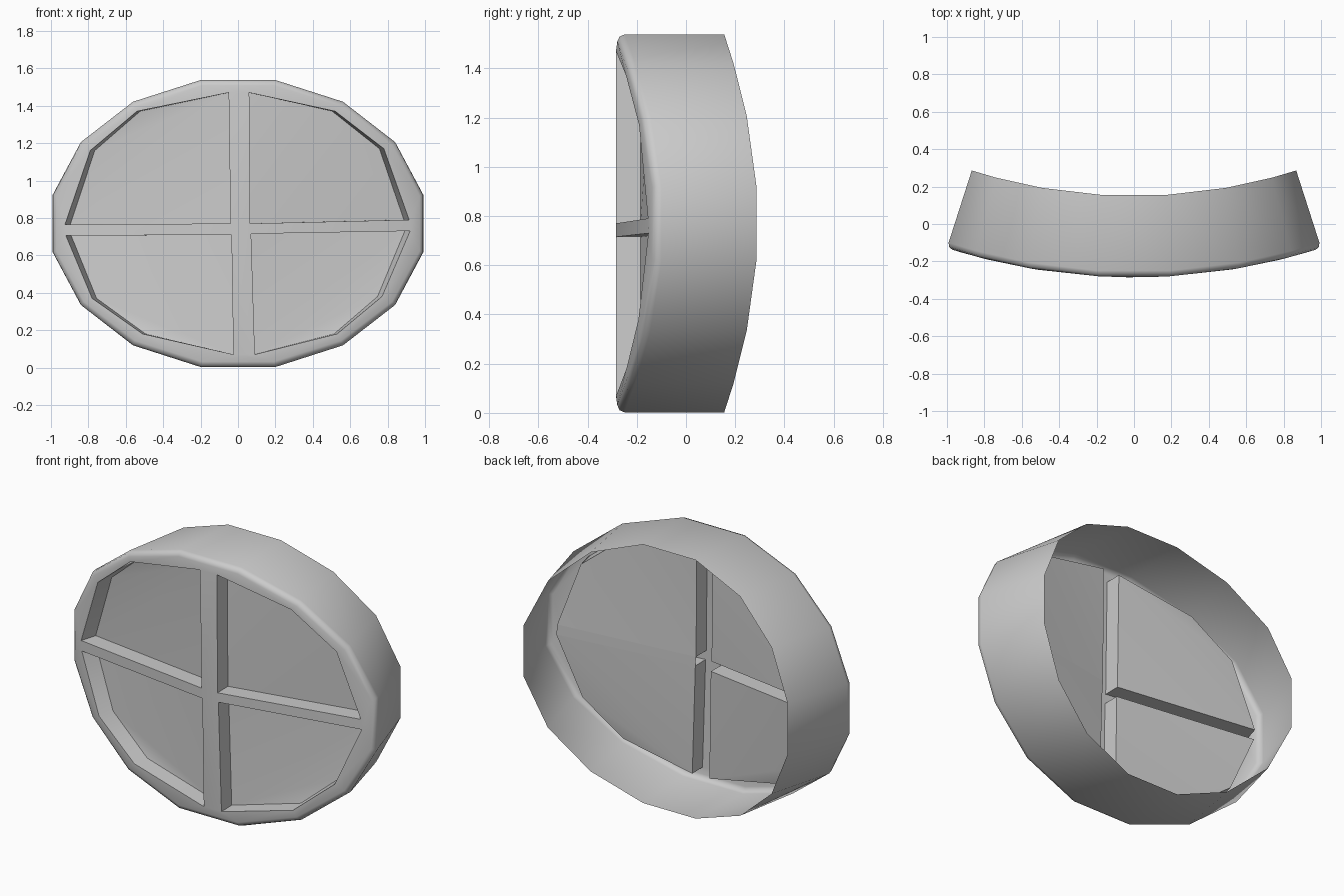
import bpy, bmesh, math
from mathutils import Vector

if "Cube" in bpy.data.objects:
    bpy.data.objects.remove(bpy.data.objects["Cube"])

R, YC, ZC = 3.27, 2.985, 0.77      # bend radius, bend axis y, oval centre height
DEPTH, RECESS = 0.435, 0.1
SIDES = 16

# Pane outlines on the front surface (x, z)
PANES = {
    "upper_right": [(0.06, 1.47), (0.52, 1.37), (0.78, 1.17), (0.915, 0.79), (0.065, 0.77)],
    "lower_right": [(0.07, 0.715), (0.92, 0.73), (0.77, 0.38), (0.53, 0.18), (0.09, 0.07)],
    "lower_left": [(-0.025, 0.07), (-0.51, 0.18), (-0.78, 0.37), (-0.92, 0.705), (-0.035, 0.71)],
    "upper_left": [(-0.04, 0.77), (-0.925, 0.765), (-0.79, 1.16), (-0.54, 1.37), (-0.05, 1.47)],
}


def bend(x, z, d):
    """Wrap a flat point at depth d behind the front onto the curved wall."""
    t = math.asin(x / R)
    return Vector(((R - d) * math.sin(t), YC - (R - d) * math.cos(t), z))


def oval(inset):
    pts = []
    for i in range(SIDES):
        a = 2 * math.pi * (i + 0.5) / SIDES
        pts.append(((1.02 - inset) * math.cos(a), ZC + (0.783 - inset) * math.sin(a)))
    return pts


def finish(bm, name):
    bmesh.ops.recalc_face_normals(bm, faces=bm.faces)
    me = bpy.data.meshes.new(name)
    bm.to_mesh(me)
    bm.free()
    ob = bpy.data.objects.new(name, me)
    bpy.context.collection.objects.link(ob)
    bpy.ops.object.select_all(action='DESELECT')
    ob.select_set(True)
    bpy.context.view_layer.objects.active = ob
    bpy.ops.object.shade_smooth_by_angle(angle=math.radians(50))
    return ob


def close_loop(bm, verts):
    n = len(verts)
    return [bm.edges.new((verts[i], verts[(i + 1) % n])) for i in range(n)]


def bridge(bm, a, b):
    n = len(a)
    for i in range(n):
        j = (i + 1) % n
        bm.faces.new((a[i], a[j], b[j], b[i]))


# Frame: flat front with four openings, then rounded rim, outer wall and pane reveals
bm = bmesh.new()
flat = lambda pts: [bm.verts.new((x, 0, z)) for x, z in pts]
front = flat(oval(0.03))
edges = close_loop(bm, front)
holes = [flat(p) for p in PANES.values()]
for h in holes:
    edges += close_loop(bm, h)
bmesh.ops.triangle_fill(bm, use_beauty=True, use_dissolve=False, edges=edges, normal=(0, -1, 0))
for v in bm.verts:
    v.co = bend(v.co.x, v.co.z, 0)

prev = front
for inset, d in [(0.009, 0.009), (0, 0.03), (0, DEPTH)]:
    ring = [bm.verts.new(bend(x, z, d)) for x, z in oval(inset)]
    bridge(bm, prev, ring)
    prev = ring
for h, pts in zip(holes, PANES.values()):
    bridge(bm, h, [bm.verts.new(bend(x, z, RECESS)) for x, z in pts])
finish(bm, "window_frame")

# Recessed panes
for name, pts in PANES.items():
    bm = bmesh.new()
    f = bm.faces.new([bm.verts.new(bend(x, z, RECESS)) for x, z in pts])
    bmesh.ops.triangulate(bm, faces=[f])
    finish(bm, name + "_pane")

# Backing strip closing the hollow crossbar on the right half
up, low = PANES["upper_right"], PANES["lower_right"]
bm = bmesh.new()
bm.faces.new([bm.verts.new(bend(x, z, RECESS)) for x, z in (up[4], up[3], low[1], low[0])])
finish(bm, "crossbar_backing")
